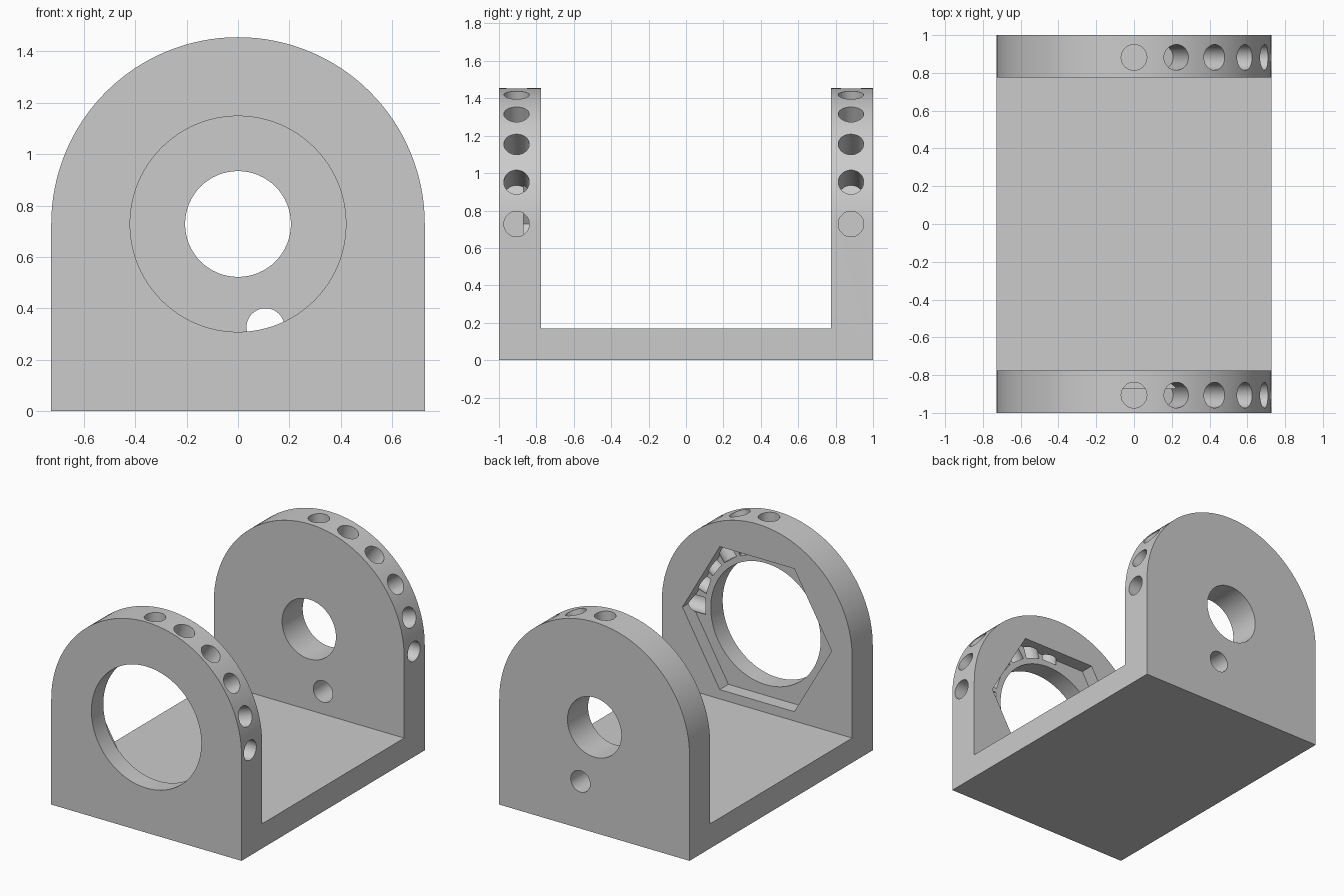
import bpy, bmesh
from math import sin, cos, pi, radians
from mathutils import Matrix, Vector

default = bpy.data.objects.get("Cube")
if default:
    bpy.data.objects.remove(default, do_unlink=True)

R = 0.727            # arch radius and half width
AXIS_Z = 0.728       # height of the bore axis
INNER_Y = 0.775      # inner face of each end plate
FLOOR_Z = 0.17

grey = bpy.data.materials.new("plain grey")
grey.use_nodes = True
colour = (0.6, 0.6, 0.6, 1)
grey.diffuse_color = colour
grey.node_tree.nodes["Principled BSDF"].inputs["Base Color"].default_value = colour


def make_object(name, bm):
    bmesh.ops.recalc_face_normals(bm, faces=bm.faces)
    mesh = bpy.data.meshes.new(name)
    bm.to_mesh(mesh)
    bm.free()
    mesh.materials.append(grey)
    obj = bpy.data.objects.new(name, mesh)
    bpy.context.collection.objects.link(obj)
    return obj


def rod(name, start, end, radius, sides=64):
    """Closed prism or cylinder between two points."""
    start, end = Vector(start), Vector(end)
    axis = end - start
    turn = axis.to_track_quat('Z', 'Y').to_matrix().to_4x4()
    bm = bmesh.new()
    bmesh.ops.create_cone(bm, cap_ends=True, segments=sides, radius1=radius,
                          radius2=radius, depth=axis.length,
                          matrix=Matrix.Translation((start + end) / 2) @ turn)
    return make_object(name, bm)


def cut(target, cutter):
    mod = target.modifiers.new("cut", 'BOOLEAN')
    mod.operation = 'DIFFERENCE'
    mod.solver = 'EXACT'
    mod.object = cutter
    bpy.context.view_layer.objects.active = target
    bpy.ops.object.modifier_apply(modifier=mod.name)
    bpy.data.objects.remove(cutter, do_unlink=True)


# Arched block running the full length
bm = bmesh.new()
steps = 64
profile = [(-R, 0), (R, 0)]
profile += [(R * cos(pi * i / steps), AXIS_Z + R * sin(pi * i / steps)) for i in range(steps + 1)]
face = bm.faces.new([bm.verts.new((x, -1, z)) for x, z in profile])
swept = bmesh.ops.extrude_face_region(bm, geom=[face])
bmesh.ops.translate(bm, vec=(0, 2, 0),
                    verts=[v for v in swept["geom"] if isinstance(v, bmesh.types.BMVert)])
bracket = make_object("bracket", bm)

# Open space between the two end plates
bm = bmesh.new()
bmesh.ops.create_cube(bm, size=1, matrix=Matrix.Translation((0, 0, FLOOR_Z + 1))
                      @ Matrix.Diagonal((2, 2 * INNER_Y, 2, 1)))
cut(bracket, make_object("gap_cutter", bm))

# Front bore, back bore and the small hole below it
cut(bracket, rod("front_bore_cutter", (0, -1.1, AXIS_Z), (0, -0.6, AXIS_Z), 0.42, 96))
cut(bracket, rod("back_bore_cutter", (0, 0.6, AXIS_Z), (0, 1.1, AXIS_Z), 0.206))
cut(bracket, rod("pin_hole_cutter", (0.107, 0.6, 0.326), (0.107, 1.1, 0.326), 0.074, 48))

# Hexagonal pocket on the inside of the front plate, corners pointing sideways
bm = bmesh.new()
corners = [(0.57 * cos(k * pi / 3), AXIS_Z + 0.57 * sin(k * pi / 3)) for k in range(6)]
face = bm.faces.new([bm.verts.new((x, -0.87, z)) for x, z in corners])
swept = bmesh.ops.extrude_face_region(bm, geom=[face])
bmesh.ops.translate(bm, vec=(0, 0.2, 0),
                    verts=[v for v in swept["geom"] if isinstance(v, bmesh.types.BMVert)])
cut(bracket, make_object("hex_cutter", bm))

# Blind radial holes around one quarter of each arch
for y in (-0.906, 0.882):
    for k in range(6):
        a = radians(18 * k)
        inner, outer = [(r * cos(a), y, AXIS_Z + r * sin(a)) for r in (0.46, 0.85)]
        cut(bracket, rod("radial_cutter", inner, outer, 0.068, 32))

# Smooth curved walls, sharp edges kept
bpy.ops.object.select_all(action='DESELECT')
bracket.select_set(True)
bpy.context.view_layer.objects.active = bracket
bpy.ops.object.shade_smooth_by_angle(angle=radians(30))
